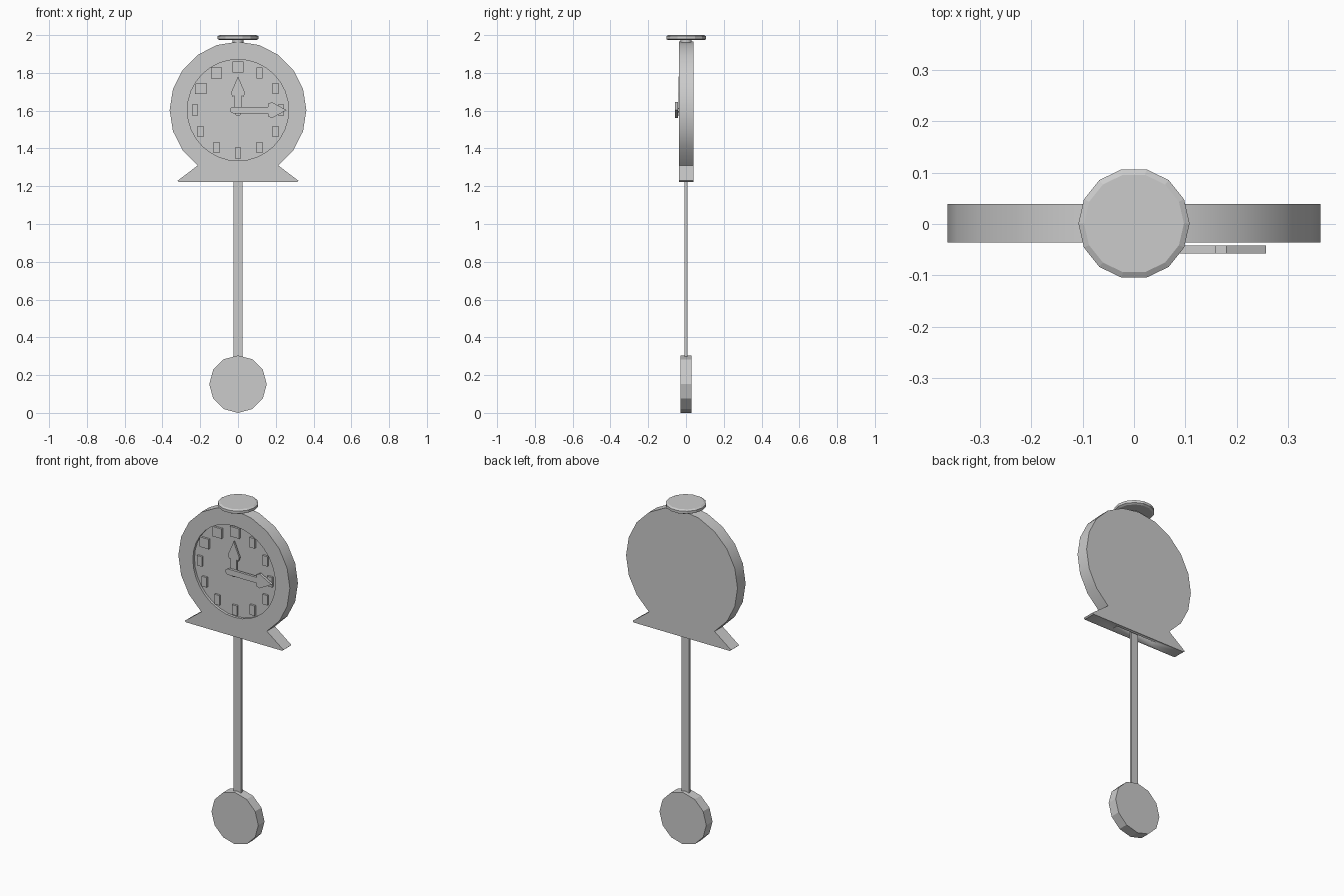
import bpy, bmesh
from math import sin, cos, pi, radians

if "Cube" in bpy.data.objects:
    bpy.data.objects.remove(bpy.data.objects["Cube"])

CZ = 1.603          # height of the dial centre


def loft(name, rings, angle=25):
    """Join rings of equal point count into a closed solid."""
    bm = bmesh.new()
    vs = [[bm.verts.new(p) for p in ring] for ring in rings]
    n = len(vs[0])
    for a, b in zip(vs, vs[1:]):
        for i in range(n):
            j = (i + 1) % n
            bm.faces.new((a[i], a[j], b[j], b[i]))
    bm.faces.new(vs[0])
    bm.faces.new(vs[-1])
    bmesh.ops.recalc_face_normals(bm, faces=bm.faces)
    me = bpy.data.meshes.new(name)
    bm.to_mesh(me)
    bm.free()
    ob = bpy.data.objects.new(name, me)
    bpy.context.collection.objects.link(ob)
    bpy.ops.object.select_all(action='DESELECT')
    ob.select_set(True)
    bpy.context.view_layer.objects.active = ob
    bpy.ops.object.shade_smooth_by_angle(angle=radians(angle))
    return ob


def prism(name, pts, y0, y1):
    """Extrude an x-z outline along y."""
    return loft(name, [[(x, y, z) for x, z in pts] for y in (y0, y1)])


def circle(r, n, cz=CZ, start=pi / 2):
    return [(r * cos(start + 2 * pi * i / n), cz + r * sin(start + 2 * pi * i / n))
            for i in range(n)]


def box(name, x, y0, y1, z0, z1, cx=0):
    return prism(name, [(cx - x, z0), (cx + x, z0), (cx + x, z1), (cx - x, z1)], y0, y1)


def cut(ob, cutter):
    m = ob.modifiers.new(cutter.name, 'BOOLEAN')
    m.operation = 'DIFFERENCE'
    m.solver = 'EXACT'
    m.object = cutter
    cutter.hide_render = True
    cutter.hide_set(True)


# Case: 20-sided disc opening into a flared foot
arc = [(0.362 * cos(radians(a)), CZ + 0.362 * sin(radians(a))) for a in range(-54, 235, 18)]
foot = [(-0.32, 1.229), (-0.312, 1.222), (0.312, 1.222), (0.32, 1.229)]
case = prism("clock_case", arc + foot, -0.036, 0.039)

# Recessed dial and the pendulum slot under the foot
cut(case, prism("dial_cutter", circle(0.268, 32), -0.1, -0.021))
cut(case, box("slot_cutter", 0.135, -0.018, 0.02, 1.15, 1.29))

# Plain raised hour markers
for h in range(12):
    a = radians(30 * h)
    x, z = 0.228 * sin(a), CZ + 0.228 * cos(a)
    w = 0.03 if h in (0, 10, 11) else 0.016
    box("hour_marker", w, -0.033, -0.019, z - 0.029, z + 0.029, x)


# Hands: rounded tail, straight shaft, arrow head
def hand_outline(tail, w, neck, head_w, barb, tip):
    side = [(w, neck), (head_w * 0.8, barb - 0.022), (head_w, barb),
            (head_w * 0.45, barb + (tip - barb) * 0.55)]
    end = [(w * cos(radians(a)), -tail + w + w * sin(radians(a))) for a in range(180, 361, 30)]
    return end + side + [(0, tip)] + [(-x, z) for x, z in reversed(side)]


hour = hand_outline(0.03, 0.019, 0.075, 0.037, 0.092, 0.178)
minute = hand_outline(0.042, 0.017, 0.16, 0.042, 0.18, 0.257)
prism("hour_hand", [(x, CZ + l) for x, l in hour], -0.041, -0.030)
prism("minute_hand", [(l, CZ + x) for x, l in minute], -0.057, -0.042)
prism("hand_pivot", circle(0.012, 12), -0.055, -0.019)

# Pendulum
box("pendulum_rod", 0.023, -0.007, 0.007, 0.28, 1.30)
prism("pendulum_bob", circle(0.152, 12, 0.152), -0.029, 0.029)


# Top cap: bevelled disc on a short neck
def ring(r, z, n=14):
    return [(r * cos(2 * pi * i / n), 0.001 + r * sin(2 * pi * i / n), z) for i in range(n)]


loft("top_cap", [ring(0.097, 1.973), ring(0.108, 1.979), ring(0.108, 1.994), ring(0.097, 2.0)], 10)
loft("cap_neck", [ring(0.03, 1.95), ring(0.03, 1.975)], 30)
